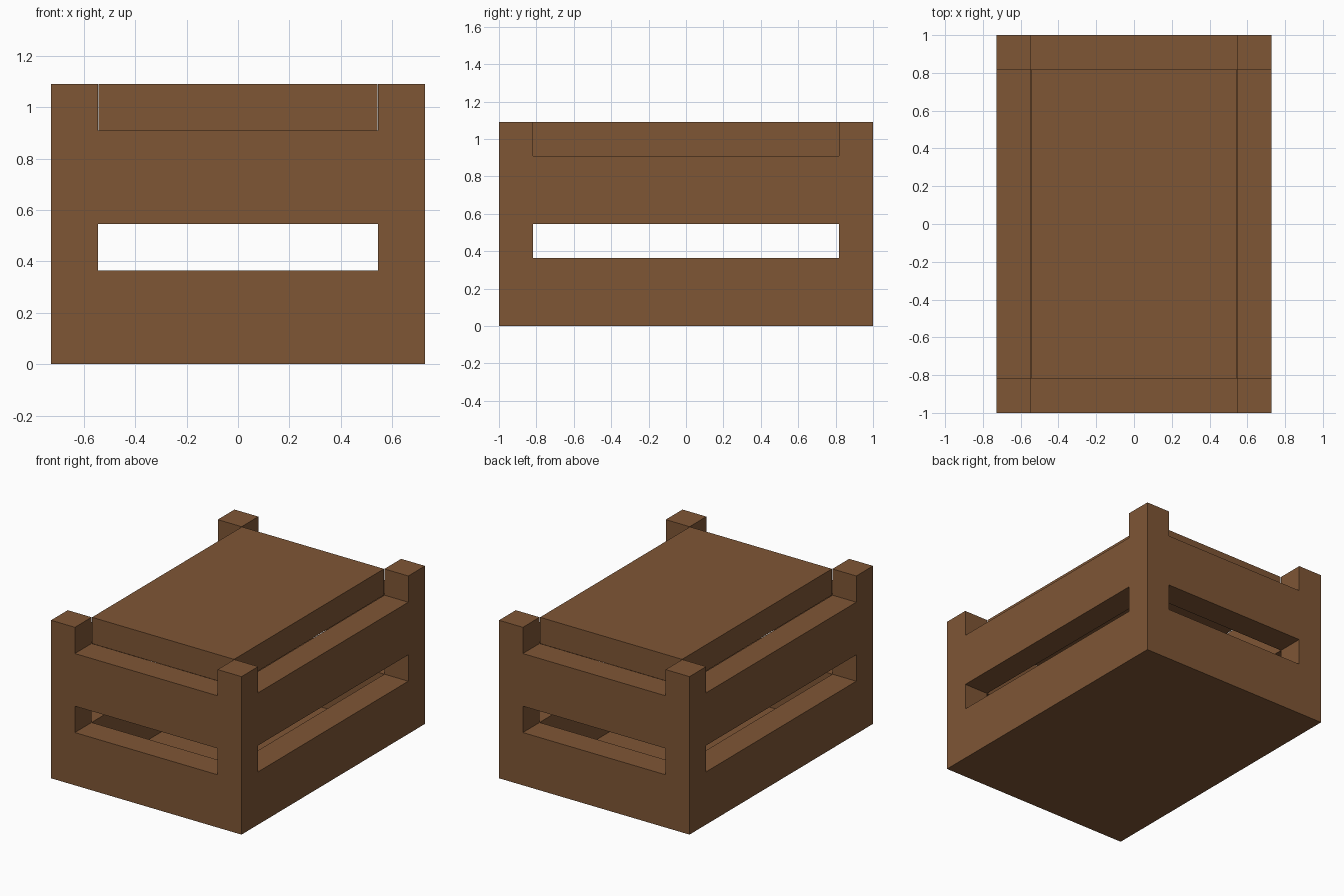
import bpy

default = bpy.data.objects.get("Cube")
if default:
    bpy.data.objects.remove(default, do_unlink=True)

# Overall half sizes, height and board thickness
HX, HY, H, T = 0.727, 1.0, 1.09, 0.182
IX, IY = HX - T, HY - T          # inner half sizes
SLOT = (0.364, 0.546)            # gap between lower and upper boards
RIM = 0.909                      # top of the upper boards

wood = bpy.data.materials.new("brown wood")
wood.use_nodes = True
colour = (0.212, 0.093, 0.036, 1.0)
wood.diffuse_color = colour
bsdf = next(n for n in wood.node_tree.nodes if n.type == 'BSDF_PRINCIPLED')
bsdf.inputs["Base Color"].default_value = colour


def box(name, hx, hy, z0, z1):
    """Centred box with half sizes hx, hy between heights z0 and z1."""
    bpy.ops.mesh.primitive_cube_add(size=1, location=(0, 0, (z0 + z1) / 2))
    ob = bpy.context.object
    ob.name = ob.data.name = name
    ob.scale = (2 * hx, 2 * hy, z1 - z0)
    bpy.ops.object.transform_apply(location=True, scale=True)
    ob.data.materials.append(wood)
    return ob


def cut(target, hx, hy, z0, z1):
    """Subtract a centred box from the target."""
    cutter = box("cutter", hx, hy, z0, z1)
    cutter.hide_render = True
    mod = target.modifiers.new("cut", 'BOOLEAN')
    mod.operation, mod.solver, mod.object = 'DIFFERENCE', 'EXACT', cutter
    bpy.context.view_layer.objects.active = target
    bpy.ops.object.modifier_apply(modifier=mod.name)
    bpy.data.objects.remove(cutter, do_unlink=True)


# Crate body: hollow block with a thin floor, leaving four corner posts
crate = box("crate_body", HX, HY, 0, H)
cut(crate, IX, IY, 0.008, H + 0.2)

# Side slots and rim notches, cut straight through in both directions
for z0, z1 in (SLOT, (RIM, H + 0.2)):
    cut(crate, IX, HY + 0.2, z0, z1)
    cut(crate, HX + 0.2, IY, z0, z1)

# Lid block set between the posts, just clear of them
box("lid", IX - 0.003, IY - 0.001, RIM, H)
